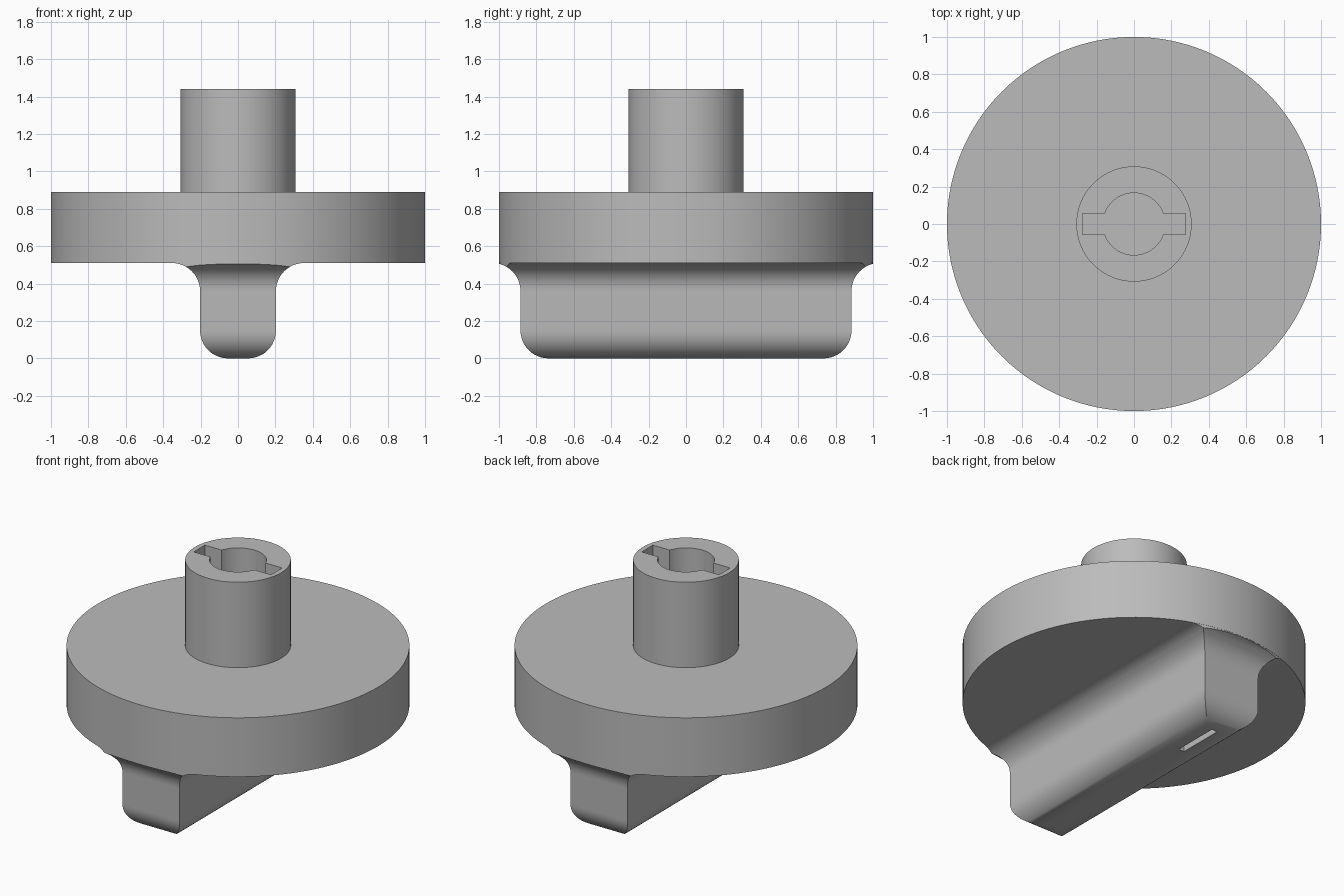
import bpy
import bmesh
import math

cube = bpy.data.objects.get("Cube")
if cube:
    bpy.data.objects.remove(cube, do_unlink=True)

grey = bpy.data.materials.new("plain grey")
grey.use_nodes = True
colour = (0.5, 0.5, 0.5, 1)
grey.diffuse_color = colour
grey.node_tree.nodes["Principled BSDF"].inputs["Base Color"].default_value = colour


def add_object(name, bm):
    bmesh.ops.recalc_face_normals(bm, faces=bm.faces)
    mesh = bpy.data.meshes.new(name)
    bm.to_mesh(mesh)
    bm.free()
    mesh.materials.append(grey)
    obj = bpy.data.objects.new(name, mesh)
    bpy.context.collection.objects.link(obj)
    return obj


def cylinder(name, radius, bottom, top, sides=128):
    bm = bmesh.new()
    bmesh.ops.create_cone(bm, cap_ends=True, segments=sides, radius1=radius,
                          radius2=radius, depth=top - bottom)
    bmesh.ops.translate(bm, verts=bm.verts, vec=(0, 0, (top + bottom) / 2))
    return add_object(name, bm)


def box(name, centre, size):
    bm = bmesh.new()
    bmesh.ops.create_cube(bm, size=1)
    bmesh.ops.scale(bm, verts=bm.verts, vec=size)
    bmesh.ops.translate(bm, verts=bm.verts, vec=centre)
    return add_object(name, bm)


def activate(obj):
    bpy.ops.object.select_all(action='DESELECT')
    obj.select_set(True)
    bpy.context.view_layer.objects.active = obj


def cut(obj, cutter, operation='DIFFERENCE'):
    activate(obj)
    mod = obj.modifiers.new("cut", 'BOOLEAN')
    mod.operation = operation
    mod.solver = 'EXACT'
    mod.object = cutter
    bpy.ops.object.modifier_apply(modifier=mod.name)
    bpy.data.objects.remove(cutter, do_unlink=True)


DISC_BOTTOM, DISC_TOP, POST_TOP = 0.51, 0.89, 1.44
ROUND = 0.15

# Round base plate
disc = cylinder("disc", 1, DISC_BOTTOM, DISC_TOP)

# Hollow post with a keyed bore
post = cylinder("post", 0.308, DISC_TOP - 0.01, POST_TOP)
cut(post, cylinder("bore_cutter", 0.166, DISC_TOP, POST_TOP + 0.1))
cut(post, box("key_cutter", (0, 0, 1.2), (0.55, 0.114, 0.62)))

# Grip: rectangular rings with a rounded lower edge and a flared root
steps = 12
angles = [math.pi / 2 * i / steps for i in range(steps + 1)]
profile = [(ROUND * (math.sin(a) - 1), ROUND * (1 - math.cos(a))) for a in angles]
profile += [(ROUND * (1 - math.cos(a)), DISC_BOTTOM - ROUND + ROUND * math.sin(a))
            for a in angles]
profile.append((ROUND, DISC_BOTTOM + 0.02))

bm = bmesh.new()
rings = []
for offset, z in profile:
    x, y = 0.203 + offset, 0.885 + offset
    rings.append([bm.verts.new((sx * x, sy * y, z))
                  for sx, sy in ((1, 1), (-1, 1), (-1, -1), (1, -1))])
for low, high in zip(rings, rings[1:]):
    for i in range(4):
        j = (i + 1) % 4
        bm.faces.new((low[i], low[j], high[j], high[i]))
bm.faces.new(rings[0])
bm.faces.new(rings[-1])
grip = add_object("grip", bm)

# Trim the flared ends to the rim, then cut the pointer groove
cut(grip, cylinder("rim_trimmer", 0.999, -0.2, 0.8), 'INTERSECT')
cut(grip, box("groove_cutter", (0, 0.58, 0), (0.04, 0.3, 0.08)))

for obj in (disc, post, grip):
    activate(obj)
    bpy.ops.object.shade_smooth_by_angle(angle=math.radians(30))
